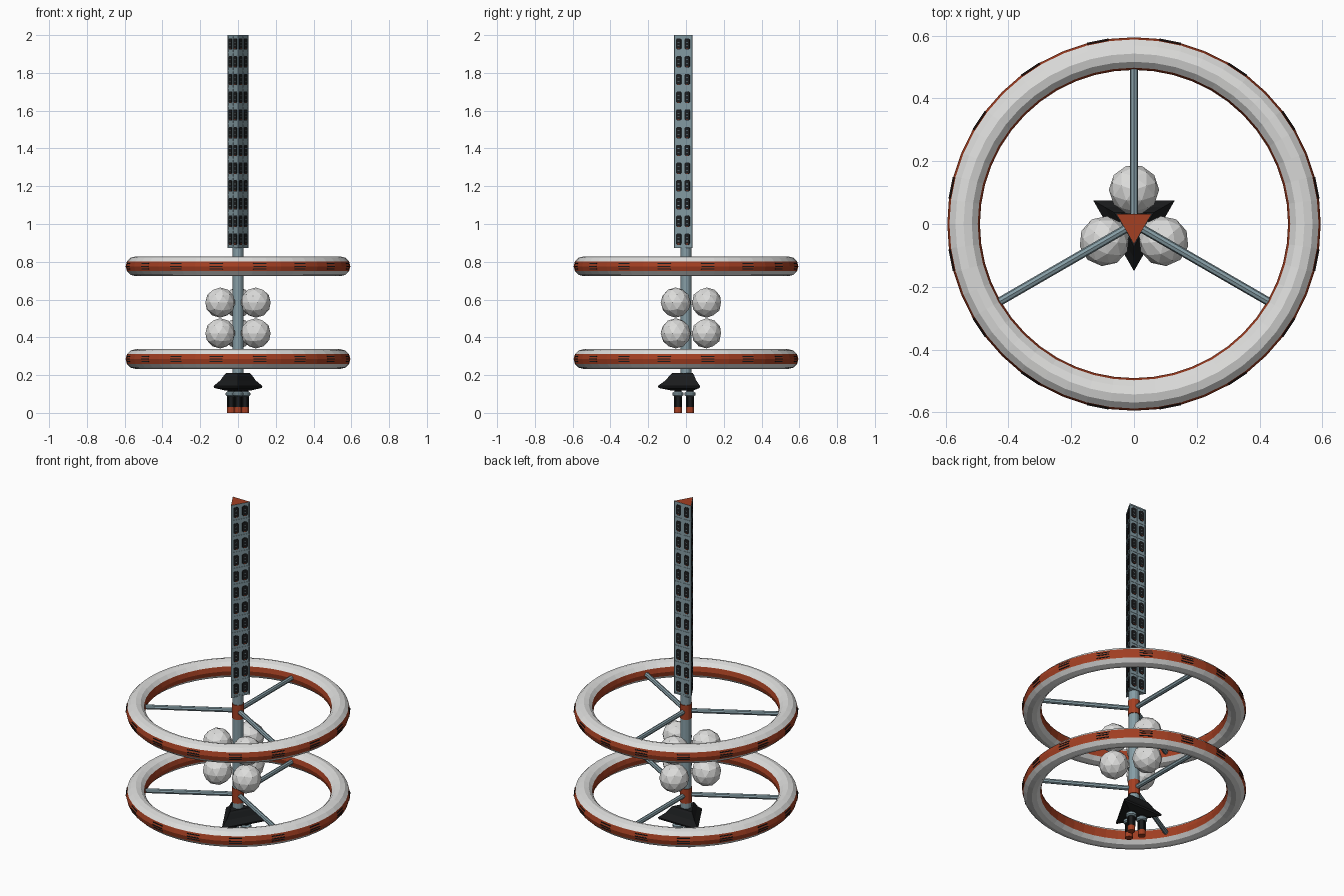
import bpy, bmesh, math
from mathutils import Matrix, Vector

if "Cube" in bpy.data.objects:
    bpy.data.objects.remove(bpy.data.objects["Cube"])

def mat(name, c):
    m = bpy.data.materials.new(name)
    m.diffuse_color = (*c, 1)
    m.use_nodes = True
    m.node_tree.nodes["Principled BSDF"].inputs["Base Color"].default_value = m.diffuse_color
    return m

WHITE = mat("hull_white", (0.72, 0.72, 0.71))
RED = mat("rust_red", (0.37, 0.05, 0.016))
STEEL = mat("blue_grey_steel", (0.24, 0.34, 0.38))
BLACK = mat("matte_black", (0.011, 0.012, 0.013))

def finish(name, bm, *mats):
    bmesh.ops.recalc_face_normals(bm, faces=bm.faces)
    me = bpy.data.meshes.new(name)
    bm.to_mesh(me)
    bm.free()
    for m in mats:
        me.materials.append(m)
    ob = bpy.data.objects.new(name, me)
    bpy.context.collection.objects.link(ob)
    return ob

def loft(bm, n, levels, start=0.0, at=(0, 0)):
    """Stack of n-sided polygons given as (radius, z), capped at both ends."""
    rings = []
    for r, z in levels:
        rings.append([bm.verts.new((at[0] + r * math.cos(start + 2 * math.pi * i / n),
                                    at[1] + r * math.sin(start + 2 * math.pi * i / n), z))
                      for i in range(n)])
    for a, b in zip(rings, rings[1:]):
        for i in range(n):
            j = (i + 1) % n
            bm.faces.new((a[i], a[j], b[j], b[i]))
    bm.faces.new(rings[0][::-1])
    bm.faces.new(rings[-1])

def box(bm, frame, centre, size):
    m = frame @ Matrix.Translation(centre) @ Matrix.Diagonal((*size, 1))
    bmesh.ops.create_cube(bm, size=1, matrix=m)

def turn(deg):
    return Matrix.Rotation(math.radians(deg), 4, 'Z')

DOWN = -math.pi / 2            # triangles point towards the front
SIDES = (-30, 90, 210)         # outward directions of the three flat sides

# triangular tower: core, raised frame, dark panels with small fittings
Z0, Z1, ROWS = 0.873, 2.0, 12
CELL = (Z1 - Z0) / ROWS
bm = bmesh.new()
loft(bm, 3, [(0.061, Z0), (0.061, Z1 - 0.003)], DOWN)
finish("tower_core", bm, STEEL)
bm = bmesh.new()
loft(bm, 3, [(0.063, Z1 - 0.004), (0.063, Z1)], DOWN)
finish("tower_cap", bm, RED)

frame, panels, red_bits, steel_bits = (bmesh.new() for _ in range(4))
for s in SIDES:
    R = turn(s)
    for y in (-0.052, 0, 0.052):
        box(frame, R, (0.031, y, (Z0 + Z1) / 2), (0.003, 0.007, Z1 - Z0))
    for k in range(ROWS + 1):
        z = min(max(Z0 + k * CELL, Z0 + 0.004), Z1 - 0.004)
        box(frame, R, (0.031, 0, z), (0.003, 0.108, 0.008))
    for k in range(ROWS):
        z = Z0 + (k + 0.5) * CELL
        for y in (-0.026, 0.026):
            # eight-sided panel
            w, h, c = 0.016, 0.030, 0.007
            pts = [(w, h - c), (w - c, h), (c - w, h), (-w, h - c),
                   (-w, c - h), (c - w, -h), (w - c, -h), (w, c - h)]
            lo, hi = ([panels.verts.new(R @ Vector((x, y + p, z + q))) for p, q in pts]
                      for x in (0.030, 0.0335))
            panels.faces.new(hi)
            for i in range(8):
                j = (i + 1) % 8
                panels.faces.new((lo[i], lo[j], hi[j], hi[i]))
            box(red_bits, R, (0.0335, y, z - 0.026), (0.002, 0.012, 0.003))
            for q in (-0.010, 0.010):
                box(steel_bits, R, (0.0335, y, z + q), (0.002, 0.010, 0.003))
finish("tower_frame", frame, STEEL)
finish("tower_panels", panels, BLACK)
finish("tower_panel_red_fittings", red_bits, RED)
finish("tower_panel_steel_fittings", steel_bits, STEEL)

# central column
bm = bmesh.new()
loft(bm, 12, [(0.029, 0.19), (0.029, 0.88)])
finish("central_column", bm, STEEL)

# two habitat wheels with hubs, spokes and window strips
MAJOR, MINOR, SEG, TUBE = 0.543, 0.052, 48, 12
for label, zc in (("lower", 0.285), ("upper", 0.776)):
    bm = bmesh.new()
    grid = [[bm.verts.new(turn(i * 360 / SEG) @ Vector((
        MAJOR + MINOR * math.cos(2 * math.pi * j / TUBE), 0,
        zc + MINOR * math.sin(2 * math.pi * j / TUBE)))) for j in range(TUBE)]
        for i in range(SEG)]
    for i in range(SEG):
        a, b = grid[i], grid[(i + 1) % SEG]
        for j in range(TUBE):
            k = (j + 1) % TUBE
            f = bm.faces.new((a[j], b[j], b[k], a[k]))
            f.material_index = 1 if j in (0, 11, 5, 6) else 0   # outer and inner bands
    finish(label + "_wheel", bm, WHITE, RED)

    bm = bmesh.new()
    for i in range(16):
        R = turn((i * 3 + 1.5) * 360 / SEG)
        for dz in (-0.014, 0, 0.014):
            r = (MAJOR + MINOR) * math.cos(math.pi / SEG) - abs(dz) * 0.268
            box(bm, R, (r, 0, zc + dz), (0.004, 0.070, 0.005))
    finish(label + "_wheel_windows", bm, BLACK)

    bm = bmesh.new()
    loft(bm, 12, [(0.033, zc - 0.042), (0.033, zc + 0.042)])
    finish(label + "_hub", bm, RED)

    bm = bmesh.new()
    for s in (90, 210, 330):
        m = turn(s) @ Matrix.Translation((0.26, 0, zc)) @ Matrix.Rotation(math.pi / 2, 4, 'Y')
        bmesh.ops.create_cone(bm, cap_ends=True, segments=8, radius1=0.0135,
                              radius2=0.0135, depth=0.48, matrix=m)
    finish(label + "_spokes", bm, STEEL)

# six faceted storage tanks with short mounts
tanks, mounts = bmesh.new(), bmesh.new()
for z in (0.421, 0.584):
    for s in (90, 210, 330):
        bmesh.ops.create_icosphere(tanks, subdivisions=2, radius=0.08,
                                   matrix=turn(s) @ Matrix.Translation((0.109, 0, z)))
        box(mounts, turn(s), (0.035, 0, z), (0.03, 0.025, 0.025))
finish("storage_tanks", tanks, WHITE)
finish("tank_mounts", mounts, WHITE)

# triangular engine skirt
bm = bmesh.new()
loft(bm, 3, [(0.075, 0.118), (0.145, 0.132), (0.150, 0.142), (0.108, 0.172),
             (0.085, 0.200), (0.072, 0.211)], DOWN)
finish("engine_skirt", bm, BLACK)

# three ribbed nozzles with steel collars and red tips
bodies, ribs, collars, tips = (bmesh.new() for _ in range(4))
for s in (30, 150, 270):
    p = turn(s) @ Vector((0.042, 0, 0))
    loft(bodies, 12, [(0.019, 0.028), (0.019, 0.122)], at=p.xy)
    for k in range(8):
        box(ribs, Matrix.Translation(p) @ turn(k * 45), (0.019, 0, 0.058), (0.005, 0.005, 0.055))
    loft(collars, 12, [(0.021, 0.088), (0.029, 0.094), (0.029, 0.106), (0.021, 0.112)], at=p.xy)
    loft(tips, 12, [(0.021, 0.0), (0.021, 0.030)], at=p.xy)
finish("nozzle_bodies", bodies, BLACK)
finish("nozzle_ribs", ribs, BLACK)
finish("nozzle_collars", collars, STEEL)
finish("nozzle_tips", tips, RED)
